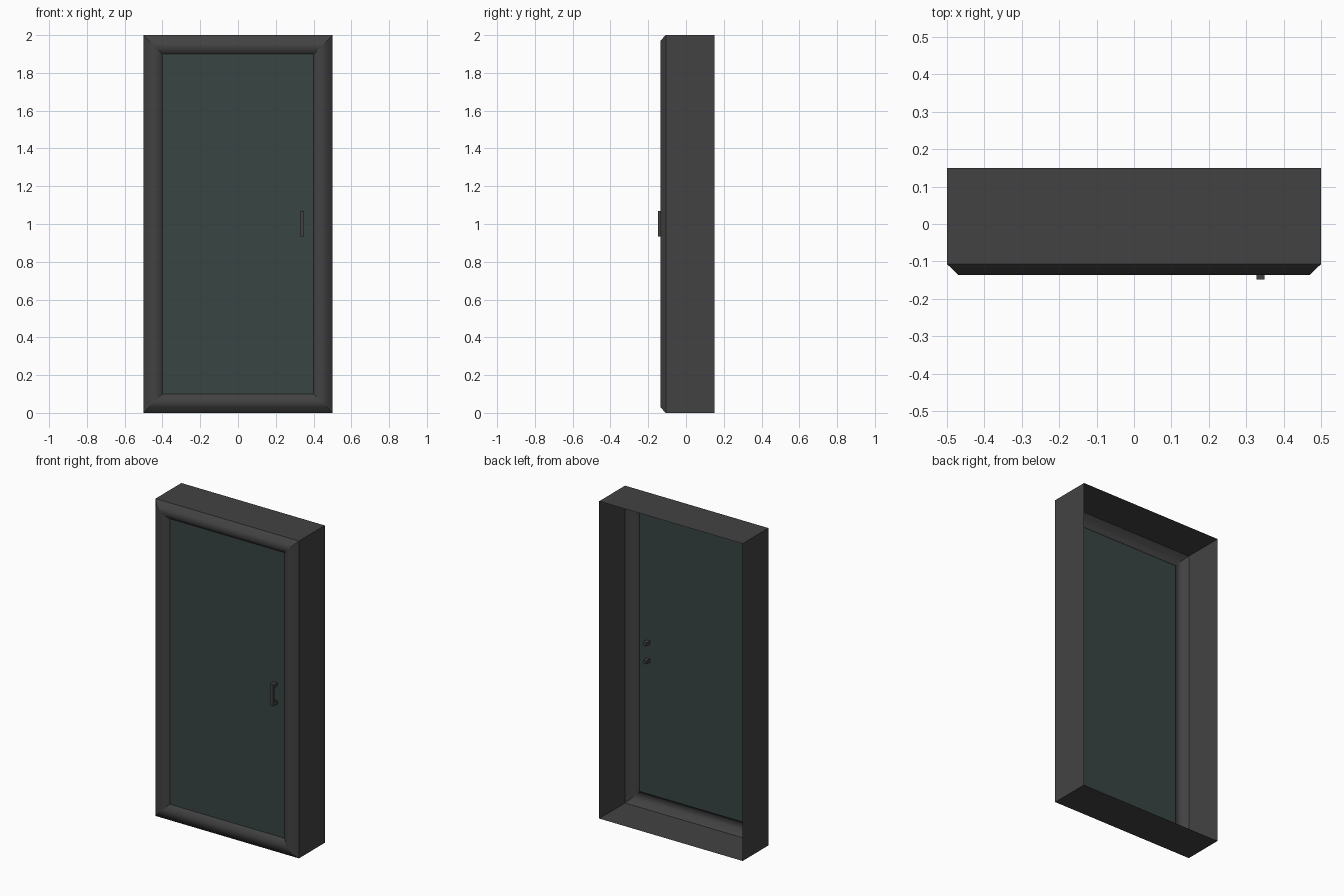
import bpy, bmesh

if "Cube" in bpy.data.objects:
    bpy.data.objects.remove(bpy.data.objects["Cube"])


def make_material(name, color):
    mat = bpy.data.materials.new(name)
    mat.diffuse_color = color
    mat.use_nodes = True
    mat.node_tree.nodes["Principled BSDF"].inputs["Base Color"].default_value = mat.diffuse_color
    return mat


def make_object(name, bm, mat):
    mesh = bpy.data.meshes.new(name)
    bm.to_mesh(mesh)
    bm.free()
    mesh.materials.append(mat)
    obj = bpy.data.objects.new(name, mesh)
    bpy.context.collection.objects.link(obj)
    return obj


def ring(bm, inset, y):
    """Door-shaped rectangle, inset from the outer 1 x 2 outline."""
    w = 0.5 - inset
    lo, hi = inset, 2 - inset
    return [bm.verts.new((x, y, z))
            for x, z in ((-w, lo), (w, lo), (w, hi), (-w, hi))]


dark = make_material("dark_metal", (0.055, 0.055, 0.055, 1))
tint = make_material("tinted_glass", (0.04, 0.06, 0.056, 0.75))

GLASS_Y = -0.107

# Frame: open-backed deep walls running into a raised moulding, mitred corners
profile = [(0, 0.15), (0, -0.107), (0.03, -0.136), (0.07, -0.136), (0.1, GLASS_Y)]
bm = bmesh.new()
rings = [ring(bm, *p) for p in profile]
for i, (r0, r1) in enumerate(zip(rings, rings[1:])):
    for k in range(4):
        n = (k + 1) % 4
        face = bm.faces.new((r0[k], r0[n], r1[n], r1[k]))
        face.smooth = i > 0
for k in range(4):
    bm.edges.get((rings[1][k], rings[1][(k + 1) % 4])).smooth = False
    for r0, r1 in zip(rings, rings[1:]):
        bm.edges.get((r0[k], r1[k])).smooth = False
make_object("door_frame", bm, dark)

# Glass pane filling the moulding
bm = bmesh.new()
bm.faces.new(ring(bm, 0.1, GLASS_Y))
make_object("glass_pane", bm, tint)

# Handle: C-shaped pull, its two posts passing through the glass
outline = [(-0.148, 0.933), (-0.07, 0.933), (-0.07, 0.955), (-0.134, 0.955),
           (-0.134, 1.047), (-0.07, 1.047), (-0.07, 1.069), (-0.148, 1.069)]
bm = bmesh.new()
side = bm.faces.new([bm.verts.new((0.327, y, z)) for y, z in outline])
out = bmesh.ops.extrude_face_region(bm, geom=[side])
verts = [v for v in out["geom"] if isinstance(v, bmesh.types.BMVert)]
bmesh.ops.translate(bm, verts=verts, vec=(0.022, 0, 0))
bmesh.ops.recalc_face_normals(bm, faces=bm.faces)
make_object("door_handle", bm, dark)
